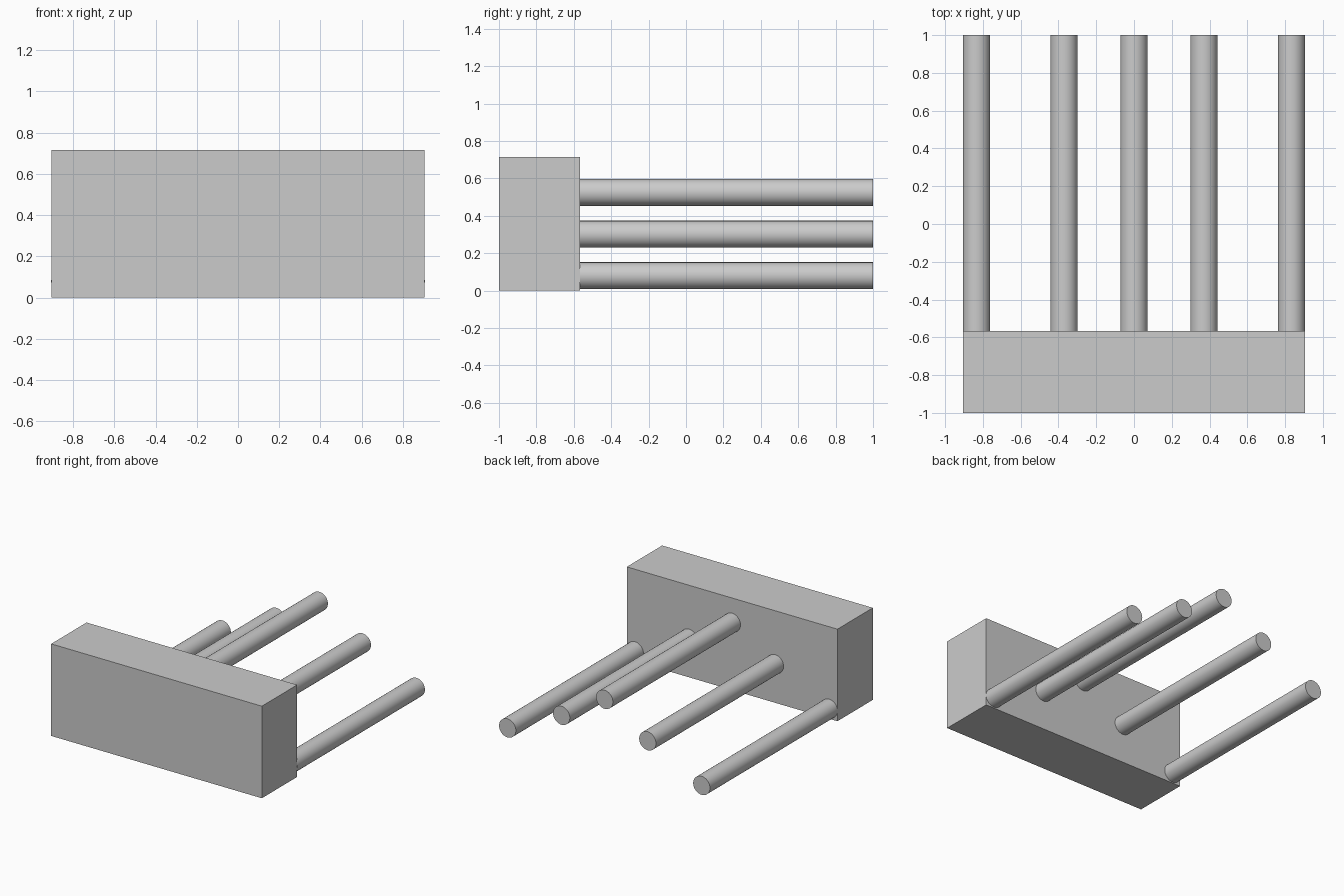
import bpy
import math

cube = bpy.data.objects.get("Cube")
if cube:
    bpy.data.objects.remove(cube, do_unlink=True)

# Single plain material
grey = bpy.data.materials.new("light_grey")
grey.use_nodes = True
colour = (0.6, 0.6, 0.6, 1.0)
grey.diffuse_color = colour
grey.node_tree.nodes["Principled BSDF"].inputs["Base Color"].default_value = colour

WIDTH, HEIGHT = 1.81, 0.715
FRONT, BLOCK_BACK, ROD_END = -1.0, -0.566, 1.0
RADIUS = 0.072


def add_rod(name, x, z):
    """Round rod running straight back from the block."""
    bpy.ops.mesh.primitive_cylinder_add(
        vertices=48, radius=RADIUS, depth=ROD_END - BLOCK_BACK,
        location=(x, (ROD_END + BLOCK_BACK) / 2, z),
        rotation=(math.pi / 2, 0, 0))
    rod = bpy.context.object
    rod.name = name
    rod.data.materials.append(grey)
    bpy.ops.object.shade_smooth_by_angle(angle=math.radians(30))


# Rectangular block
bpy.ops.mesh.primitive_cube_add(
    size=1, location=(0, (FRONT + BLOCK_BACK) / 2, HEIGHT / 2))
block = bpy.context.object
block.name = "block"
block.scale = (WIDTH, BLOCK_BACK - FRONT, HEIGHT)
bpy.ops.object.transform_apply(location=False, rotation=False, scale=True)
block.data.materials.append(grey)

# Rods in an upside-down V: one at the peak, mirrored pairs stepping down
add_rod("centre_rod", 0, 0.525)
for side, sign in (("left", 1), ("right", -1)):
    add_rod(side + "_middle_rod", sign * 0.37, 0.302)
    add_rod(side + "_outer_rod", sign * 0.834, 0.08)
